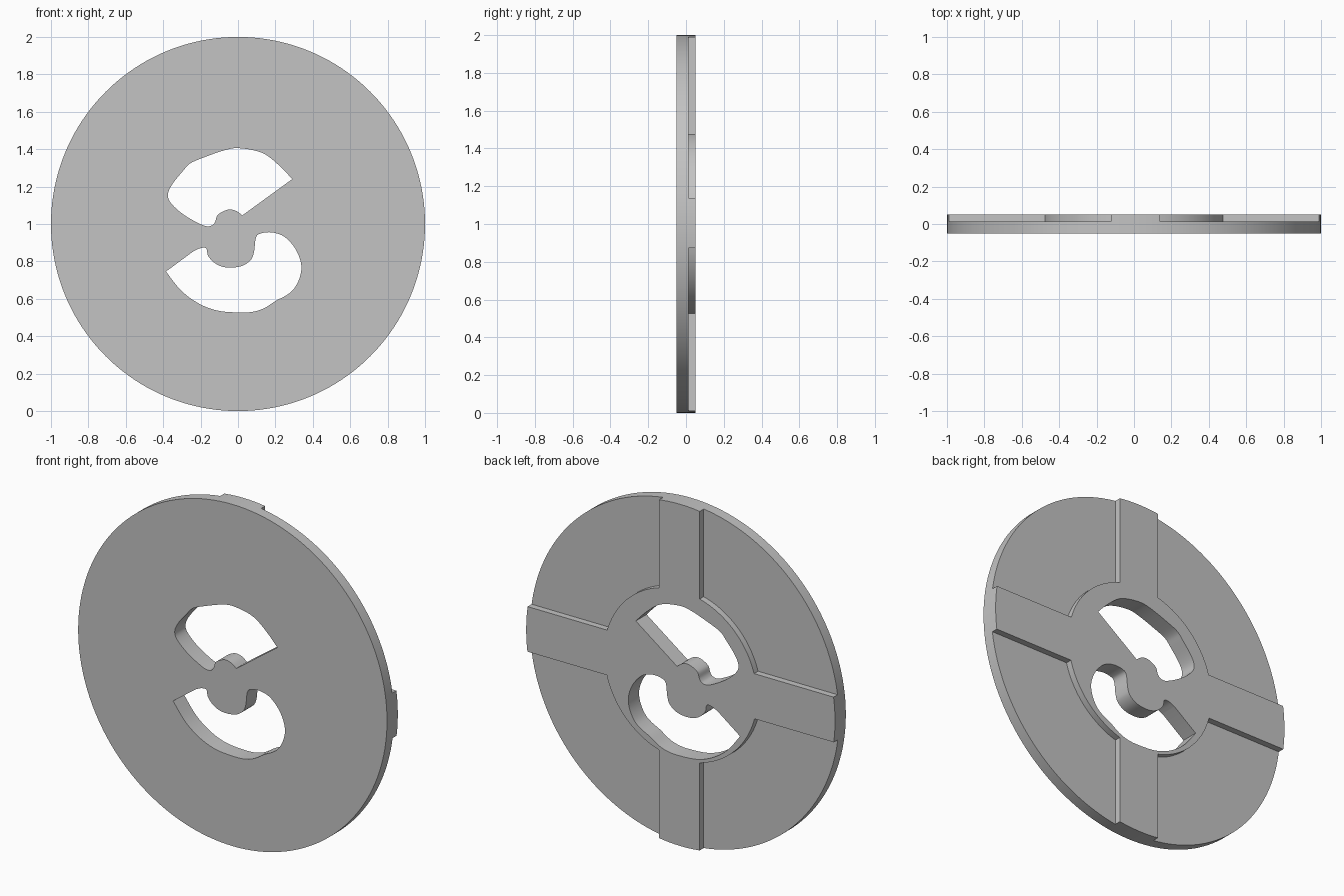
import bpy, bmesh
from math import sqrt, atan2, cos, sin, pi
from mathutils import Vector

cube = bpy.data.objects.get("Cube")
if cube:
    bpy.data.objects.remove(cube, do_unlink=True)

CENTRE_Z = 1.0
FRONT, FLOOR, BACK = -0.05, 0.013, 0.05
HUB_RADIUS = 0.495
ARM_HALF = 0.132
ARM_X, ARM_Z = 0.008, 0.005

grey = bpy.data.materials.new("plain grey")
grey.use_nodes = True
colour = (0.55, 0.55, 0.55, 1)
grey.diffuse_color = colour
grey.node_tree.nodes["Principled BSDF"].inputs["Base Color"].default_value = colour


def prism(name, outline, y0, y1):
    """Solid made by extruding an (x, z) outline from y0 to y1."""
    bm = bmesh.new()
    face = bm.faces.new([bm.verts.new((x, y0, z + CENTRE_Z)) for x, z in outline])
    out = bmesh.ops.extrude_face_region(bm, geom=[face])["geom"]
    verts = [g for g in out if isinstance(g, bmesh.types.BMVert)]
    bmesh.ops.translate(bm, verts=verts, vec=(0, y1 - y0, 0))
    bmesh.ops.recalc_face_normals(bm, faces=bm.faces)
    mesh = bpy.data.meshes.new(name)
    bm.to_mesh(mesh)
    bm.free()
    mesh.materials.append(grey)
    obj = bpy.data.objects.new(name, mesh)
    bpy.context.collection.objects.link(obj)
    return obj


def arc(radius, start, end, steps):
    angles = [start + (end - start) * i / steps for i in range(steps + 1)]
    return [(radius * cos(a), radius * sin(a)) for a in angles]


def smooth_path(points, steps=5):
    """Smooth open path through points given in hundredths."""
    p = [Vector(q) / 100 for q in points]
    p = [p[0]] + p + [p[-1]]
    path = []
    for a, b, c, d in zip(p, p[1:], p[2:], p[3:]):
        for i in range(steps):
            t = i / steps
            path.append(b + (c - a) * t / 2
                        + (a * 2 - b * 5 + c * 4 - d) * t * t / 2
                        + (b * 3 - a - c * 3 + d) * t ** 3 / 2)
    return path + [p[-1]]


def cut(target, cutter):
    """Subtract the cutter, then discard it."""
    mod = target.modifiers.new("cut", "BOOLEAN")
    mod.operation = "DIFFERENCE"
    mod.solver = "EXACT"
    mod.object = cutter
    bpy.context.view_layer.objects.active = target
    bpy.ops.object.modifier_apply(modifier=mod.name)
    bpy.data.objects.remove(cutter, do_unlink=True)


# Round plate
disc = prism("slotted_disc", arc(1, 0, 2 * pi, 160)[:-1], FRONT, BACK)

# Four back pockets, leaving a raised hub and cross
for sx in (1, -1):
    for sz in (1, -1):
        ex, ez = ARM_X + sx * ARM_HALF, ARM_Z + sz * ARM_HALF
        start = atan2(abs(ez), sqrt(HUB_RADIUS ** 2 - ez ** 2))
        end = atan2(sqrt(HUB_RADIUS ** 2 - ex ** 2), abs(ex))
        curve = [(sx * x, sz * z) for x, z in arc(HUB_RADIUS, start, end, 24)]
        far = 1.2
        corners = [(ex, sz * far), (sx * far, sz * far), (sx * far, ez)]
        cut(disc, prism("pocket_cutter", curve + corners, FLOOR, BACK + far))

# Two curved openings through the plate, each closed by a straight edge
upper = [(29, 24), (22, 31.3), (13, 38), (1, 40.5), (-7, 39.5), (-19, 35.3),
         (-25.7, 32.3), (-29.3, 28.5), (-35.3, 21), (-37.5, 15.3), (-35.3, 10.5),
         (-28.3, 4.5), (-18.7, -.7), (-14.5, -1), (-12.3, 1), (-10.7, 5),
         (-5.3, 7.7), (-1, 7), (2.3, 4.6)]
lower = [(-38.5, -25.4), (-30.5, -35.5), (-21, -42.5), (-11, -46.3), (0, -47.3),
         (7.5, -47), (14, -45), (20.3, -41), (25.7, -38.2), (30, -34.5),
         (33.2, -28), (33.7, -21), (30.5, -13), (24.6, -6.7), (18, -4.5),
         (12.3, -5), (9.6, -7.2), (8.6, -14.7), (7, -19), (2.7, -22.2),
         (-3, -23.3), (-8.5, -22.8), (-12.8, -20.6), (-16, -17), (-17, -13),
         (-20.3, -13), (-24, -14.7)]
for points in (upper, lower):
    cut(disc, prism("opening_cutter", smooth_path(points), FRONT - 0.1, BACK + 0.1))

# Smooth rims with crisp edges
bpy.ops.object.select_all(action="DESELECT")
disc.select_set(True)
bpy.context.view_layer.objects.active = disc
bpy.ops.object.shade_smooth_by_angle()
